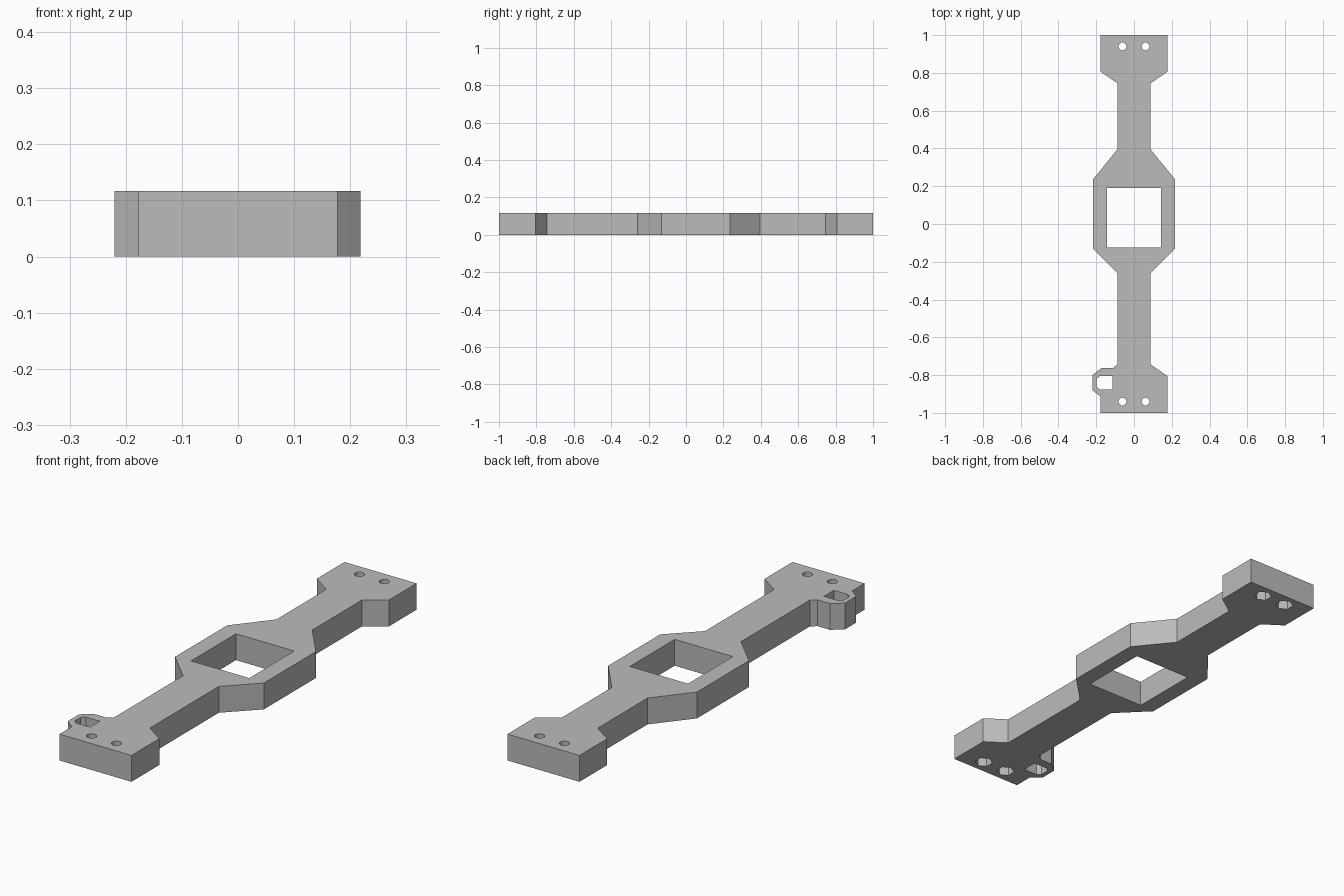
import bpy
import bmesh
import math

HEIGHT = 0.117
NUT_DEPTH = 0.06

if "Cube" in bpy.data.objects:
    bpy.data.objects.remove(bpy.data.objects["Cube"], do_unlink=True)

grey = bpy.data.materials.new("plain grey")
grey.use_nodes = True
colour = (0.5, 0.5, 0.5, 1)
grey.diffuse_color = colour
grey.node_tree.nodes["Principled BSDF"].inputs["Base Color"].default_value = colour


def prism(name, outline, bottom, top):
    """Extrude a flat outline between two heights."""
    bm = bmesh.new()
    face = bm.faces.new([bm.verts.new((x, y, bottom)) for x, y in outline])
    result = bmesh.ops.extrude_face_region(bm, geom=[face])
    raised = [v for v in result["geom"] if isinstance(v, bmesh.types.BMVert)]
    bmesh.ops.translate(bm, vec=(0, 0, top - bottom), verts=raised)
    bmesh.ops.recalc_face_normals(bm, faces=bm.faces)
    mesh = bpy.data.meshes.new(name)
    bm.to_mesh(mesh)
    bm.free()
    mesh.materials.append(grey)
    obj = bpy.data.objects.new(name, mesh)
    bpy.context.collection.objects.link(obj)
    return obj


def ring(cx, cy, radius, sides, turn=0.0):
    angles = [turn + math.tau * i / sides for i in range(sides)]
    return [(cx + radius * math.cos(a), cy + radius * math.sin(a)) for a in angles]


# Bracket body: mirrored side profile, with a cable loop on the right front corner
side = [(0.177, -0.805), (0.088, -0.743), (0.088, -0.26), (0.218, -0.13),
        (0.218, 0.235), (0.088, 0.395), (0.088, 0.745), (0.177, 0.806), (0.177, 1)]
loop = [(-0.112, -0.763), (-0.173, -0.763), (-0.22, -0.80),
        (-0.22, -0.88), (-0.177, -0.913), (-0.177, -1)]
mirrored = [(-x, y) for x, y in reversed(side[1:])]
bracket = prism("mounting_bracket", [(0.177, -1)] + side + mirrored + loop, 0, HEIGHT)

# Cutters: central window, cable slot, screw holes and nut pockets underneath
low, high = -0.05, HEIGHT + 0.05
window = [(-0.143, -0.125), (0.143, -0.125), (0.143, 0.19), (-0.143, 0.19)]
slot = [(-0.114, -0.875), (-0.114, -0.806), (-0.182, -0.806),
        (-0.199, -0.82), (-0.199, -0.861), (-0.182, -0.875)]
cutters = [prism("window_cutter", window, low, high),
           prism("cable_slot_cutter", slot, low, high)]
for x in (-0.061, 0.061):
    for y in (-0.94, 0.94):
        cutters.append(prism("screw_hole_cutter", ring(x, y, 0.021, 16), low, high))
        cutters.append(prism("nut_pocket_cutter", ring(x, y, 0.038, 6, math.pi / 2),
                             low, NUT_DEPTH))

bpy.context.view_layer.objects.active = bracket
for cutter in cutters:
    cutter.hide_render = True
    cut = bracket.modifiers.new(cutter.name, "BOOLEAN")
    cut.operation = "DIFFERENCE"
    cut.solver = "EXACT"
    cut.object = cutter
    bpy.ops.object.modifier_apply(modifier=cut.name)
    bpy.data.objects.remove(cutter, do_unlink=True)
